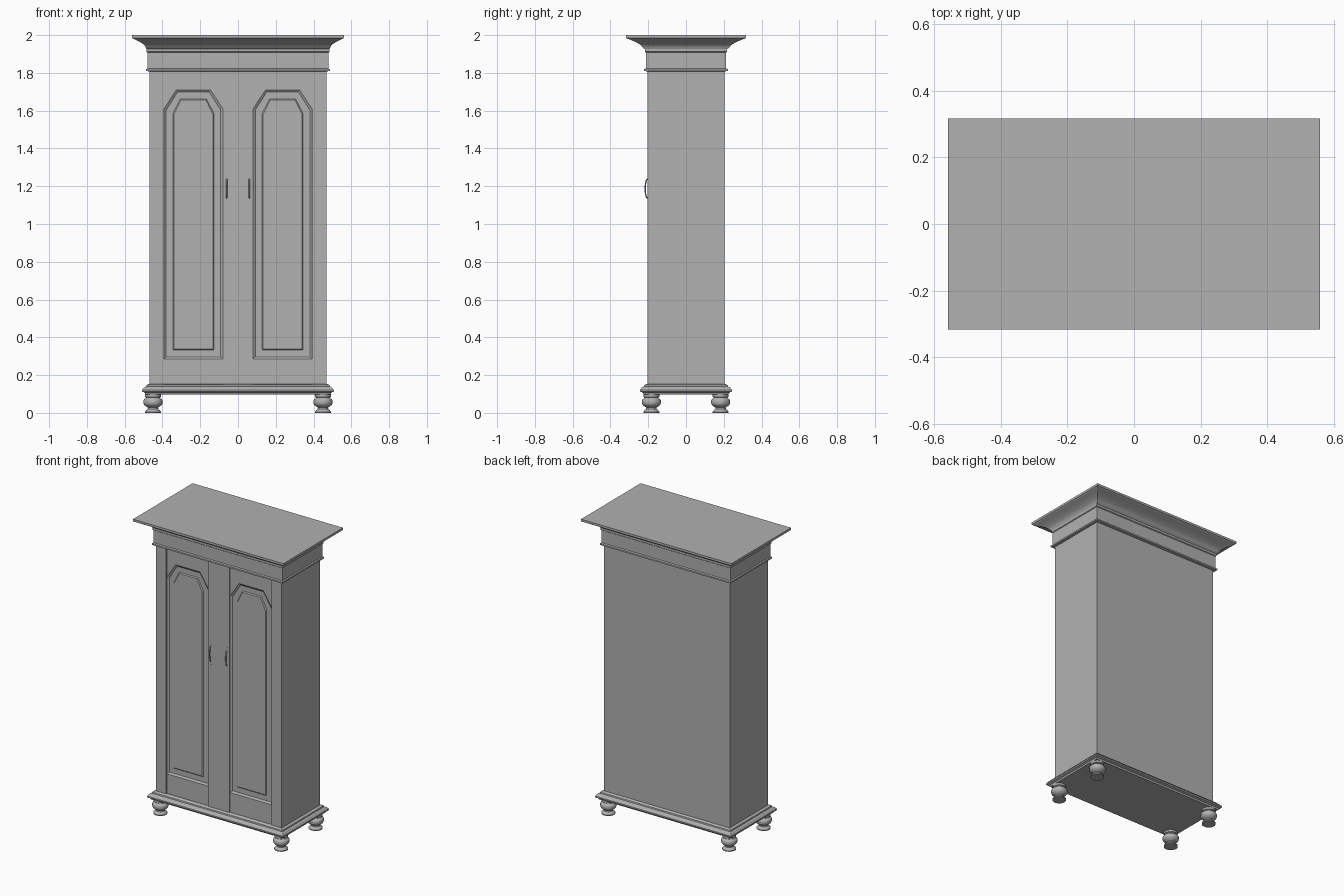
import bpy, bmesh, math
from mathutils import Vector

if "Cube" in bpy.data.objects:
    bpy.data.objects.remove(bpy.data.objects["Cube"])

GREY = bpy.data.materials.new("dark_grey")
GREY.diffuse_color = (0.44, 0.44, 0.44, 1)
GREY.use_nodes = True
GREY.node_tree.nodes["Principled BSDF"].inputs["Base Color"].default_value = GREY.diffuse_color


def make(name, bm, smooth=None):
    bmesh.ops.recalc_face_normals(bm, faces=bm.faces)
    me = bpy.data.meshes.new(name)
    bm.to_mesh(me)
    bm.free()
    me.materials.append(GREY)
    ob = bpy.data.objects.new(name, me)
    bpy.context.collection.objects.link(ob)
    if smooth:
        bpy.ops.object.select_all(action='DESELECT')
        ob.select_set(True)
        bpy.context.view_layer.objects.active = ob
        bpy.ops.object.shade_smooth_by_angle(angle=math.radians(smooth))
    return ob


def loft(name, rings, cap=True, closed=False, smooth=None):
    """Skin a list of point loops that share the same point count."""
    bm = bmesh.new()
    vs = [[bm.verts.new(p) for p in r] for r in rings]
    n = len(vs[0])
    pairs = list(zip(vs, vs[1:]))
    if closed:
        pairs.append((vs[-1], vs[0]))
    for a, b in pairs:
        for i in range(n):
            j = (i + 1) % n
            bm.faces.new((a[i], a[j], b[j], b[i]))
    if cap and not closed:
        bm.faces.new(vs[0])
        bm.faces.new(vs[-1])
    return make(name, bm, smooth)


def rect_stack(name, profile):
    """Rectangular moulding from (half x, half y, z) steps."""
    return loft(name, [[(-x, -y, z), (x, -y, z), (x, y, z), (-x, y, z)]
                       for x, y, z in profile], smooth=25)


def prism(name, pts, y0, y1):
    """Extrude an x-z outline along y."""
    return loft(name, [[(x, y, z) for x, z in pts] for y in (y0, y1)])


def box(name, x0, x1, y0, y1, z0, z1):
    return prism(name, [(x0, z0), (x1, z0), (x1, z1), (x0, z1)], y0, y1)


FRONT, RAIL, BED = -0.204, -0.197, -0.188
Z0, Z1 = 0.15, 1.812

# carcass
box("carcass", -0.468, 0.468, BED, 0.203, Z0 - 0.01, Z1 + 0.01)

# plinth moulding
rect_stack("plinth", [
    (0.49, 0.225, 0.098), (0.495, 0.23, 0.108), (0.507, 0.243, 0.113),
    (0.507, 0.243, 0.122), (0.497, 0.233, 0.135), (0.487, 0.223, 0.139),
    (0.485, 0.221, 0.147), (0.474, 0.209, 0.153)])

# frieze with bead and flared cornice
prof = [(0.47, 0.205, 1.808), (0.486, 0.222, 1.81), (0.486, 0.222, 1.82),
        (0.479, 0.213, 1.824), (0.479, 0.213, 1.908), (0.484, 0.218, 1.912),
        (0.484, 0.218, 1.926), (0.487, 0.226, 1.932)]
for i in range(9):
    t = i / 8
    prof.append((0.489 + 0.067 * t ** 1.25, 0.231 + 0.081 * t ** 1.25,
                 1.936 + 0.046 * t ** 0.8))
prof += [(0.56, 0.317, 1.985), (0.56, 0.317, 2.0)]
rect_stack("cornice", prof)

# stiles
for name, x0, x1 in (("left_stile", -0.468, -0.392), ("centre_stile", -0.08, 0.08),
                     ("right_stile", 0.392, 0.468)):
    box(name, x0, x1, FRONT, BED, Z0, Z1)


def arch(cx, d):
    """Panel outline with clipped upper corners, inset by d."""
    w, k = 0.156 - d, 0.09 - 0.45 * d
    b, s, t = 0.285 + d, 1.61 - 0.55 * d, 1.71 - d
    return [(cx - w, b), (cx + w, b), (cx + w, s), (cx + k, t), (cx - k, t), (cx - w, s)]


for side, sx in (("left", -1), ("right", 1)):
    cx = sx * 0.236
    o = arch(cx, 0)
    # door rails
    box(side + "_bottom_rail", cx - 0.156, cx + 0.156, RAIL, BED, Z0, 0.285)
    prism(side + "_top_rail", [(cx - 0.156, Z1), o[5], o[4], o[3], o[2], (cx + 0.156, Z1)],
          RAIL, BED)
    # sloped moulding round the panel
    loft(side + "_panel_moulding",
         [[(x, y, z) for x, z in arch(cx, d)]
          for d, y in ((0, BED), (0, RAIL), (0.012, BED))], closed=True)
    # raised panel field
    loft(side + "_raised_panel",
         [[(x, y, z) for x, z in arch(cx, d)] for d, y in ((0.047, BED), (0.053, BED - 0.006))])

    # handle: thin back plate and bowed grip
    hx = sx * 0.06
    prism(side + "_handle_plate",
          [(hx - 0.006, 1.12), (hx, 1.105), (hx + 0.006, 1.12),
           (hx + 0.006, 1.25), (hx, 1.265), (hx - 0.006, 1.25)], FRONT - 0.001, FRONT)
    rings = []
    for i in range(13):
        a = math.pi * i / 12
        c = Vector((hx, FRONT - 0.012 * math.sin(a), 1.187 - 0.05 * math.cos(a)))
        t = Vector((0, -0.012 * math.cos(a), 0.05 * math.sin(a))).normalized()
        u, v = Vector((1, 0, 0)), t.cross(Vector((1, 0, 0)))
        rings.append([c + 0.0035 * (u * math.cos(b) + v * math.sin(b))
                      for b in (math.tau * k / 8 for k in range(8))])
    loft(side + "_handle", rings, smooth=50)

# turned bun feet
foot = [(0.043, 0), (0.043, 0.006), (0.036, 0.014), (0.028, 0.021), (0.027, 0.028),
        (0.036, 0.034), (0.046, 0.042), (0.05, 0.05), (0.05, 0.066), (0.046, 0.073),
        (0.038, 0.077), (0.036, 0.081), (0.042, 0.085), (0.042, 0.1)]
for fn, y in (("front", -0.183), ("back", 0.183)):
    for side, x in (("left", -0.45), ("right", 0.45)):
        loft(f"{fn}_{side}_foot",
             [[(x + r * math.cos(math.tau * k / 24), y + r * math.sin(math.tau * k / 24), z)
               for k in range(24)] for r, z in foot], smooth=40)
